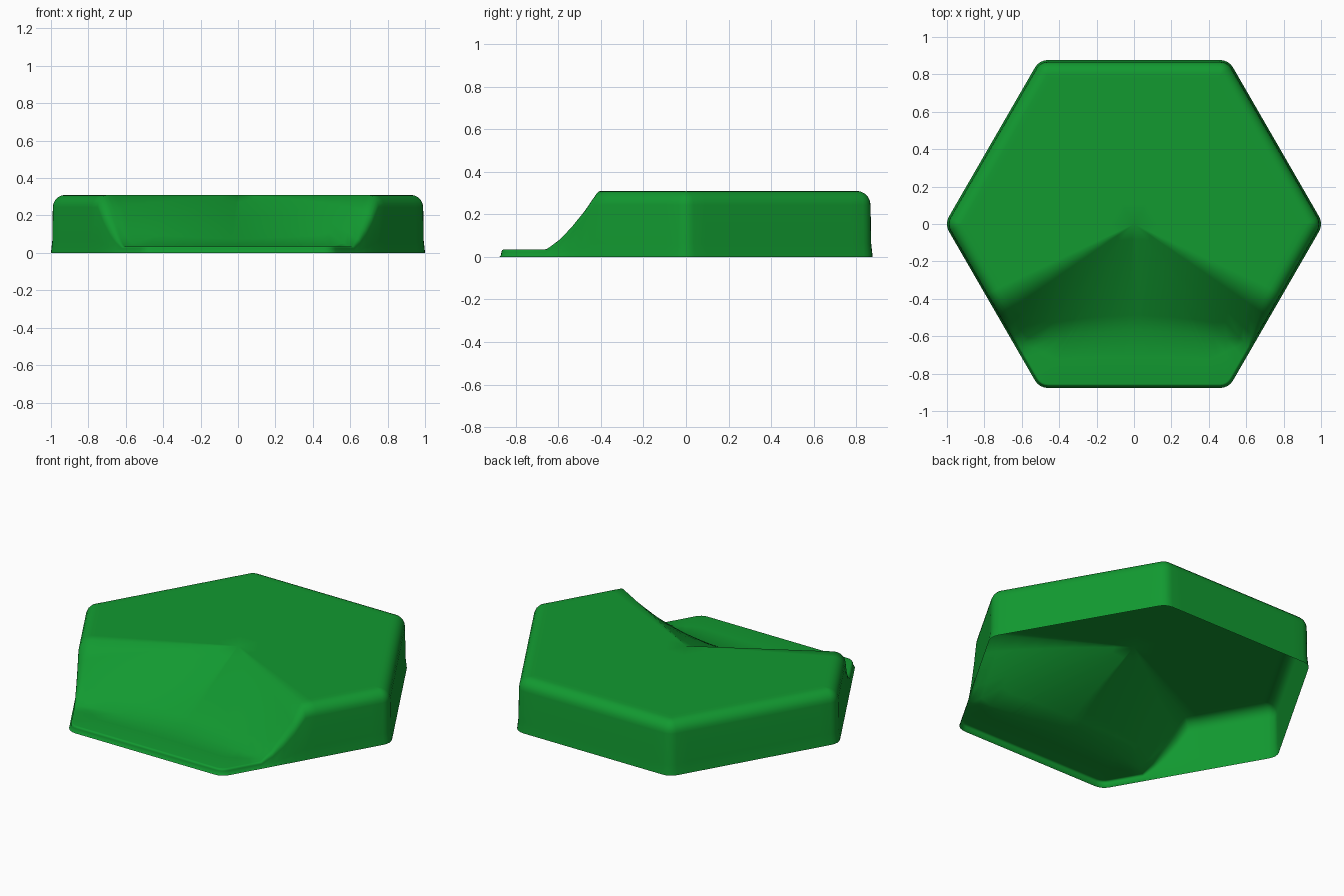
import bpy, bmesh, math
from mathutils import Vector

if "Cube" in bpy.data.objects:
    bpy.data.objects.remove(bpy.data.objects["Cube"])

TOP, LOW = 0.31, 0.035      # plateau and front ledge heights
CORNER = 0.08               # plan rounding of the hexagon corners
CORE = 1.0125 - CORNER / math.cos(math.pi / 6)
BEVEL, WALL_INSET = 0.066, 0.01


def height(p):
    """Plateau behind a V-shaped crest, ramp down to a curved base line."""
    crest = -abs(p.x) * math.tan(math.pi / 6)
    base = -0.57 - 0.18 * p.x ** 2
    if p.y >= crest - 1e-6:
        return TOP
    t = (crest - p.y) / max(crest - base, 0.02)
    return TOP + (LOW - TOP) * min(t, 1)


# rounded hexagon outline: core point and outward normal for each column
columns = []
for k in range(6):
    a, b = math.radians(60 * k), math.radians(60 * k + 60)
    p = Vector((math.cos(a), math.sin(a))) * CORE
    q = Vector((math.cos(b), math.sin(b))) * CORE
    for i in range(5):
        t = a + math.radians(-30 + 15 * i)
        columns.append((p, Vector((math.cos(t), math.sin(t)))))
    mid = a + math.radians(30)
    for i in range(1, 14):
        columns.append((p.lerp(q, i / 14), Vector((math.cos(mid), math.sin(mid)))))


def column_points(core, n):
    """Points from the bottom edge, over the rounded rim, in to the centre."""
    def at(inset):
        return core + n * (CORNER - inset)
    h = height(at(0.02))
    r = min(BEVEL, h * 0.35)
    pts = [(at(0), 0), (at(0.007), 0.2 * h), (at(WALL_INSET), h - r)]
    for i in range(1, 6):
        f = math.radians(18 * i)
        pts.append((at(WALL_INSET + r * (1 - math.cos(f))), h - r * (1 - math.sin(f))))
    rim = at(WALL_INSET + r)
    # place one ring on the foot of the ramp
    foot = next((s / 400 for s in range(1, 372) if height(rim * (s / 400)) <= LOW + 1e-5), 0.93)
    for f in [(1 + foot) / 2] + [foot * j / 7 for j in range(7, 0, -1)]:
        pts.append((rim * f, height(rim * f)))
    return [(v.x, v.y, z) for v, z in pts]


# hexagonal shell, open underneath
bm = bmesh.new()
grid = [[bm.verts.new(c) for c in column_points(*col)] for col in columns]
centre = bm.verts.new((0, 0, TOP))
for i, a in enumerate(grid):
    b = grid[(i + 1) % len(grid)]
    for j in range(len(a) - 1):
        bm.faces.new((a[j], b[j], b[j + 1], a[j + 1]))
    bm.faces.new((a[-1], b[-1], centre))
for f in bm.faces:
    f.smooth = True
mesh = bpy.data.meshes.new("hex_terrain_tile")
bm.to_mesh(mesh)
bm.free()
tile = bpy.data.objects.new("hex_terrain_tile", mesh)
bpy.context.collection.objects.link(tile)

# grass colour
grass = bpy.data.materials.new("grass")
grass.diffuse_color = (0.006, 0.32, 0.03, 1)
grass.use_nodes = True
grass.node_tree.nodes["Principled BSDF"].inputs["Base Color"].default_value = grass.diffuse_color
mesh.materials.append(grass)
